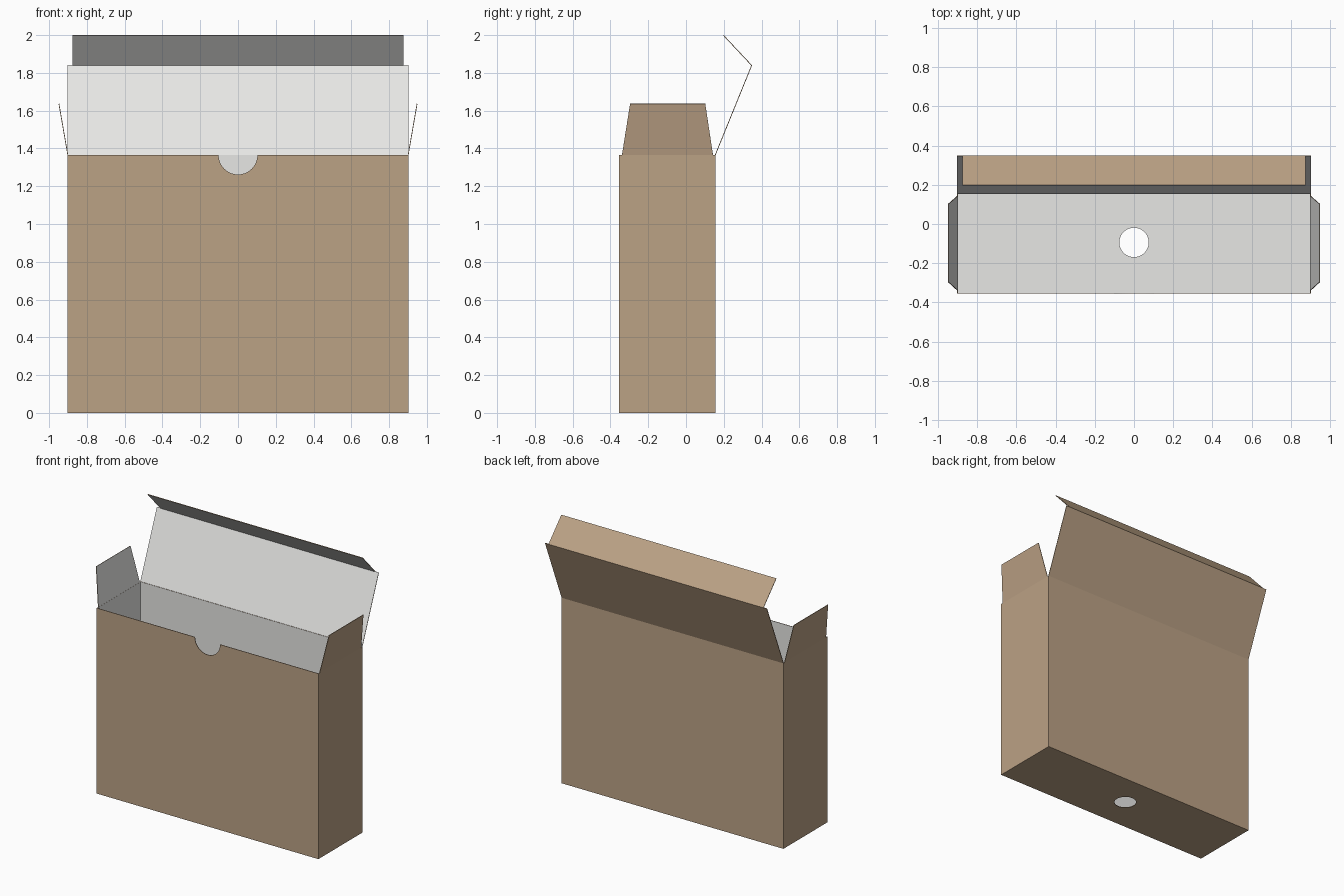
import bpy, bmesh
from math import pi, sin, cos
from mathutils import Vector

cube = bpy.data.objects.get("Cube")
if cube:
    bpy.data.objects.remove(cube)

W, FRONT, BACK, H = 0.903, -0.355, 0.157, 1.365   # half width, depth limits, wall height
THICK = 0.004


def material(name, rgb):
    m = bpy.data.materials.new(name)
    m.use_nodes = True
    m.diffuse_color = (*rgb, 1)
    m.node_tree.nodes["Principled BSDF"].inputs["Base Color"].default_value = (*rgb, 1)
    return m


brown = material("brown cardboard", (0.5, 0.36, 0.235))
white = material("white lining", (0.8, 0.8, 0.785))


def card(name, panels):
    """Sheet of card from (outline, outward direction) pairs: brown outside, white inside."""
    bm = bmesh.new()
    for outline, outward in panels:
        face = bm.faces.new([bm.verts.new(p) for p in outline])
        face.normal_update()
        if face.normal.dot(Vector(outward)) < 0:
            face.normal_flip()
    bmesh.ops.remove_doubles(bm, verts=bm.verts, dist=0.0001)
    mesh = bpy.data.meshes.new(name)
    bm.to_mesh(mesh)
    bm.free()
    mesh.materials.append(brown)
    mesh.materials.append(white)
    obj = bpy.data.objects.new(name, mesh)
    bpy.context.collection.objects.link(obj)
    mod = obj.modifiers.new("card thickness", 'SOLIDIFY')
    mod.thickness = THICK
    mod.offset = -1
    mod.use_even_offset = True
    mod.material_offset = 1
    mod.material_offset_rim = 0
    return obj


def arc(r, start, end, steps=20):
    angles = [start + (end - start) * i / steps for i in range(steps + 1)]
    return [(r * cos(a), r * sin(a)) for a in angles]


# Box body: front with thumb notch, plain back, two sides, base with round hole
notch = [(x, FRONT, H + z) for x, z in arc(0.103, pi, 2 * pi)]
front = [(-W, FRONT, H)] + notch + [(W, FRONT, H), (W, FRONT, 0), (0, FRONT, 0), (-W, FRONT, 0)]
back = [(-W, BACK, 0), (0, BACK, 0), (W, BACK, 0), (W, BACK, H), (-W, BACK, H)]
body = [(front, (0, -1, 0)), (back, (0, 1, 0))]
for s in (-1, 1):
    body.append(([(s * W, FRONT, 0), (s * W, BACK, 0), (s * W, BACK, H), (s * W, FRONT, H)],
                 (s, 0, 0)))
    rim = [(s * x, y - 0.094, 0) for x, y in arc(0.075, -pi / 2, pi / 2)]
    body.append(([(0, FRONT, 0)] + rim + [(0, BACK, 0), (s * W, BACK, 0), (s * W, FRONT, 0)],
                 (0, 0, -1)))
card("box_body", body)

# Tapered side flaps leaning outward
for s, name in ((1, "left_side_flap"), (-1, "right_side_flap")):
    card(name, [([(s * W, FRONT + 0.016, H), (s * W, BACK - 0.014, H),
                  (s * 0.95, 0.102, 1.636), (s * 0.95, -0.296, 1.636)], (s, 0, 0))])

# Open lid leaning back, with a narrower tuck flap folded forward
LID_Y, LID_Z = 0.35, 1.84
card("lid", [([(-W, BACK, H), (W, BACK, H), (W, LID_Y, LID_Z), (-W, LID_Y, LID_Z)], (0, 1, 0))])
T = 0.875
card("tuck_flap", [([(-T, LID_Y, LID_Z), (T, LID_Y, LID_Z), (T, 0.2, 2), (-T, 0.2, 2)], (0, 1, 1))])
